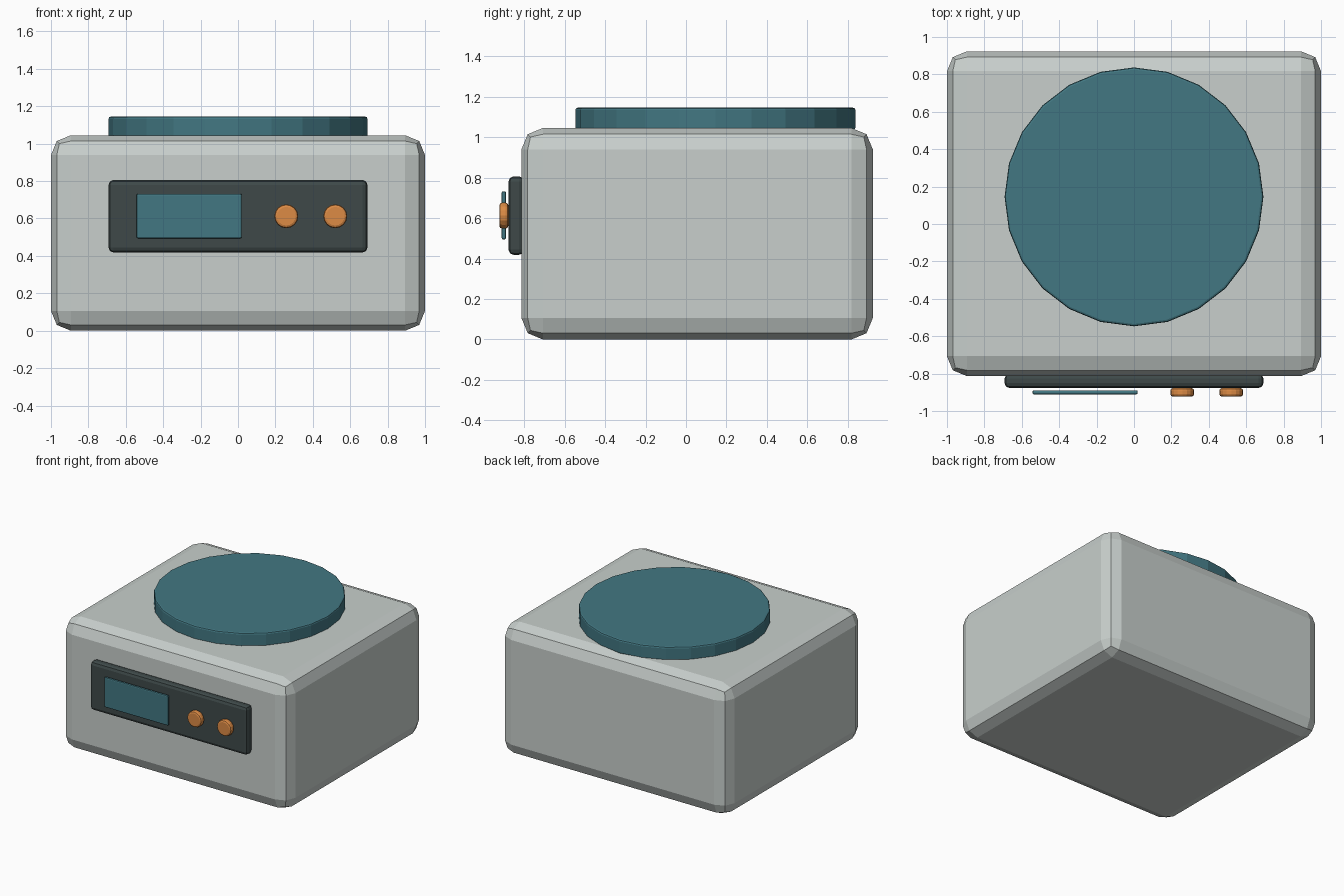
import bpy, bmesh, math
from mathutils import Matrix

if "Cube" in bpy.data.objects:
    bpy.data.objects.remove(bpy.data.objects["Cube"])


def material(name, rgb):
    lin = [((c / 255 + 0.055) / 1.055) ** 2.4 for c in rgb]
    m = bpy.data.materials.new(name)
    m.diffuse_color = (*lin, 1)
    m.use_nodes = True
    m.node_tree.nodes["Principled BSDF"].inputs["Base Color"].default_value = m.diffuse_color
    return m


grey = material("light_grey", (200, 207, 204))
teal = material("teal", (66, 119, 130))
dark = material("charcoal", (62, 73, 73))
orange = material("orange", (220, 139, 69))


def finish(name, bm, mat, bevel, segments=2):
    """Turn a bmesh into a flat shaded object with bevelled sharp edges."""
    mesh = bpy.data.meshes.new(name)
    bm.normal_update()
    bm.to_mesh(mesh)
    bm.free()
    mesh.materials.append(mat)
    ob = bpy.data.objects.new(name, mesh)
    bpy.context.collection.objects.link(ob)
    mod = ob.modifiers.new("bevel", "BEVEL")
    mod.width = bevel
    mod.segments = segments
    mod.limit_method = "ANGLE"
    mod.angle_limit = math.radians(40)
    return ob


def box(name, low, high, mat, bevel):
    bm = bmesh.new()
    bmesh.ops.create_cube(bm, size=1)
    for v in bm.verts:
        v.co = [l + (c + 0.5) * (h - l) for c, l, h in zip(v.co, low, high)]
    return finish(name, bm, mat, bevel)


def disc(name, centre, radius, depth, sides, mat, bevel, facing_front=False):
    bm = bmesh.new()
    rot = Matrix.Rotation(math.pi / 2, 4, "X") if facing_front else Matrix()
    bmesh.ops.create_cone(bm, cap_ends=True, segments=sides, radius1=radius,
                          radius2=radius, depth=depth,
                          matrix=Matrix.Translation(centre) @ rot)
    return finish(name, bm, mat, bevel)


# Main housing
box("housing", (-1, -0.813, 0), (1, 0.923, 1.045), grey, 0.106)

# Round weighing plate on top
disc("top_plate", (0, 0.145, 1.09), 0.692, 0.11, 24, teal, 0.012)

# Front control panel with display and two buttons
box("control_panel", (-0.692, -0.877, 0.418), (0.692, -0.8, 0.806), dark, 0.026)
box("display", (-0.543, -0.911, 0.494), (0.02, -0.889, 0.732), teal, 0.008)
for i, x in enumerate((0.258, 0.52)):
    disc(f"button_{i + 1}", (x, -0.9, 0.612), 0.064, 0.045, 16, orange, 0.014, True)
